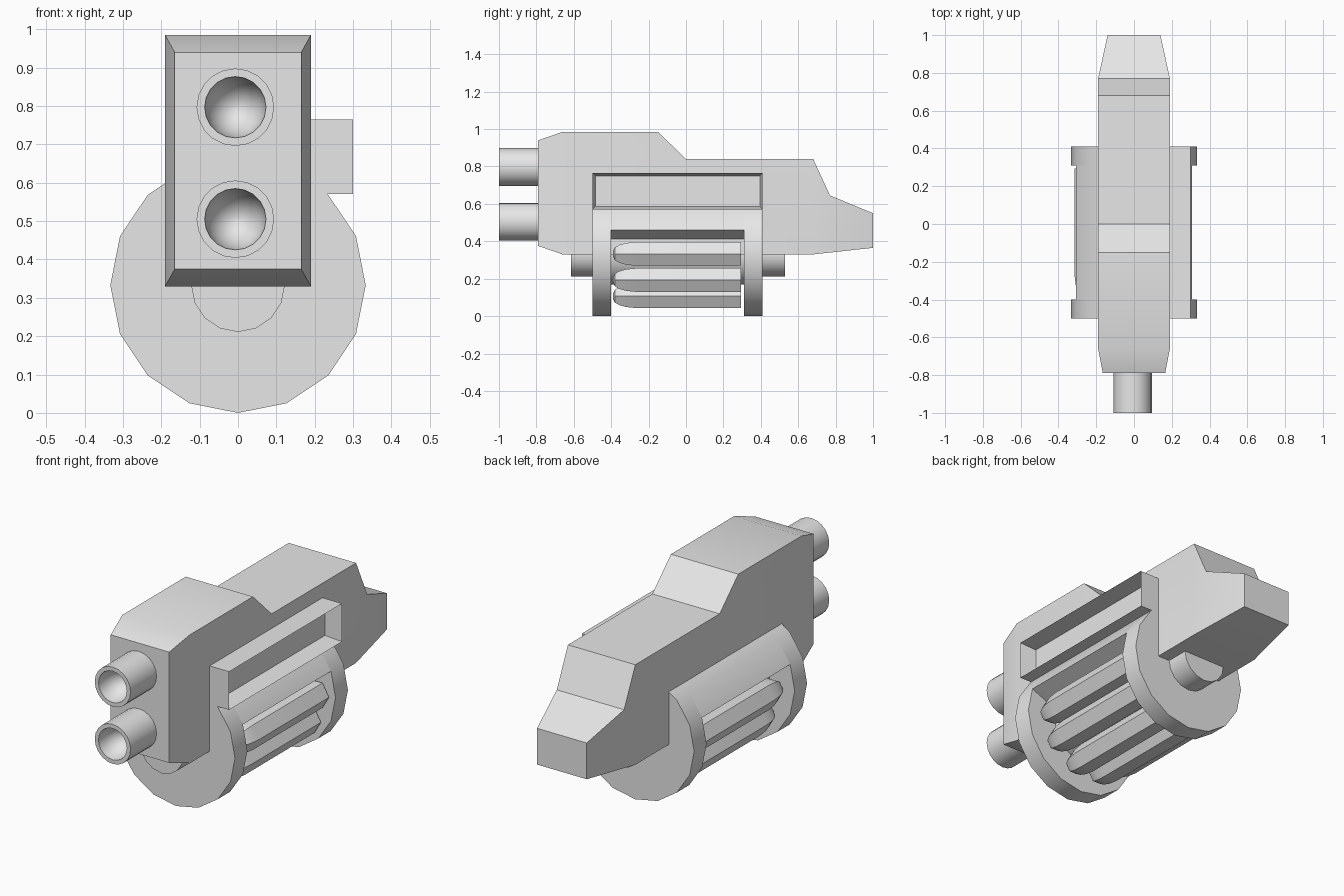
import bpy, bmesh, math

if "Cube" in bpy.data.objects:
    bpy.data.objects.remove(bpy.data.objects["Cube"])

grey = bpy.data.materials.new("plain_grey")
grey.diffuse_color = (0.8, 0.8, 0.8, 1)
grey.use_nodes = True
grey.node_tree.nodes["Principled BSDF"].inputs["Base Color"].default_value = grey.diffuse_color


def finish(name, bm):
    """Turn a bmesh into a named, grey, angle-smoothed object."""
    bmesh.ops.recalc_face_normals(bm, faces=bm.faces)
    mesh = bpy.data.meshes.new(name)
    bm.to_mesh(mesh)
    bm.free()
    mesh.materials.append(grey)
    ob = bpy.data.objects.new(name, mesh)
    bpy.context.collection.objects.link(ob)
    bpy.ops.object.select_all(action='DESELECT')
    ob.select_set(True)
    bpy.context.view_layer.objects.active = ob
    bpy.ops.object.shade_smooth_by_angle(angle=math.radians(30))
    return ob


def lathe(name, profile, x, z, sides):
    """Spin (radius, y) points about an axis parallel to y; ends are capped."""
    bm = bmesh.new()
    rings = []
    for r, y in profile:
        angles = [2 * math.pi * i / sides for i in range(sides)]
        rings.append([bm.verts.new((x + r * math.cos(a), y, z + r * math.sin(a)))
                      for a in angles])
    for a, b in zip(rings, rings[1:]):
        for i in range(sides):
            j = (i + 1) % sides
            bm.faces.new((a[i], a[j], b[j], b[i]))
    bm.faces.new(rings[0])
    bm.faces.new(rings[-1])
    return finish(name, bm)


# Main body: side profile (y, z, half width), tapered at nose and tail
outline = [(-.79, .375, .165), (-.66, .33, .19), (.68, .33, .19), (1, .365, .14),
           (1, .55, .14), (.77, .645, .19), (.68, .84, .19), (0, .84, .19),
           (-.15, .985, .19), (-.66, .985, .19), (-.79, .94, .165)]
bm = bmesh.new()
left, right = [[bm.verts.new((s * w, y, z)) for y, z, w in outline] for s in (-1, 1)]
n = len(outline)
for i in range(n):
    j = (i + 1) % n
    bm.faces.new((left[i], left[j], right[j], right[i]))
for side in (left, right):
    for ids in ((0, 1, 9, 10), (1, 2, 5, 6, 7, 8, 9), (2, 3, 4, 5)):
        bm.faces.new([side[k] for k in ids])
finish("main_body", bm)

# Two barrels with bowl-shaped bores
bowl = [(.08 * math.cos(t), -1 + .12 * math.sin(t))
        for t in (math.radians(d) for d in (85, 68, 51, 34, 17, 0))]
for label, z in (("upper", .797), ("lower", .505)):
    lathe(label + "_barrel", bowl + [(.101, -1), (.101, -.75)], -.007, z, 20)

# Drum: axle, end plates, core
CZ, R = .333, .333
lathe("drum_axle", [(.122, -.615), (.122, .53)], 0, CZ, 16)
lathe("drum_front_plate", [(R, -.5), (R, -.4)], 0, CZ, 16)
lathe("drum_back_plate", [(R, .31), (R, .41)], 0, CZ, 16)
lathe("drum_core", [(.165, -.4), (.165, .31)], 0, CZ, 16)

# Drum cover: upper sector between the end plates
bm = bmesh.new()
sector = [(0, CZ)] + [(R * math.cos(math.pi * k / 8), CZ + R * math.sin(math.pi * k / 8))
                      for k in range(1, 8)]
face = bm.faces.new([bm.verts.new((x, -.4, z)) for x, z in sector])
ext = bmesh.ops.extrude_face_region(bm, geom=[face])
bmesh.ops.translate(bm, vec=(0, .71, 0),
                    verts=[v for v in ext["geom"] if isinstance(v, bmesh.types.BMVert)])
# the extrude drops nothing from the start cap, so both ends stay closed
finish("drum_cover", bm)

# Six-sided rounds showing below the cover
round_profile = [(.018, -.39), (.040, -.38), (.056, -.355), (.067, -.32),
                 (.073, -.27), (.073, .295)]
for k in range(6):
    a = -math.pi * k / 5
    lathe("drum_round_%d" % (k + 1), round_profile,
          -.004 + .238 * math.cos(a), CZ + .238 * math.sin(a), 6)

# Side frame with a recessed slot, right side only
bm = bmesh.new()
bmesh.ops.create_cube(bm, size=1)
for v in bm.verts:
    v.co = (.20 + v.co.x * .20, -.045 + v.co.y * .91, .668 + v.co.z * .195)
bm.normal_update()
outer = [f for f in bm.faces if f.normal.x > .9]
bmesh.ops.inset_region(bm, faces=outer, thickness=.022)
bmesh.ops.translate(bm, vec=(-.085, 0, 0), verts=outer[0].verts)
finish("side_slot_frame", bm)
